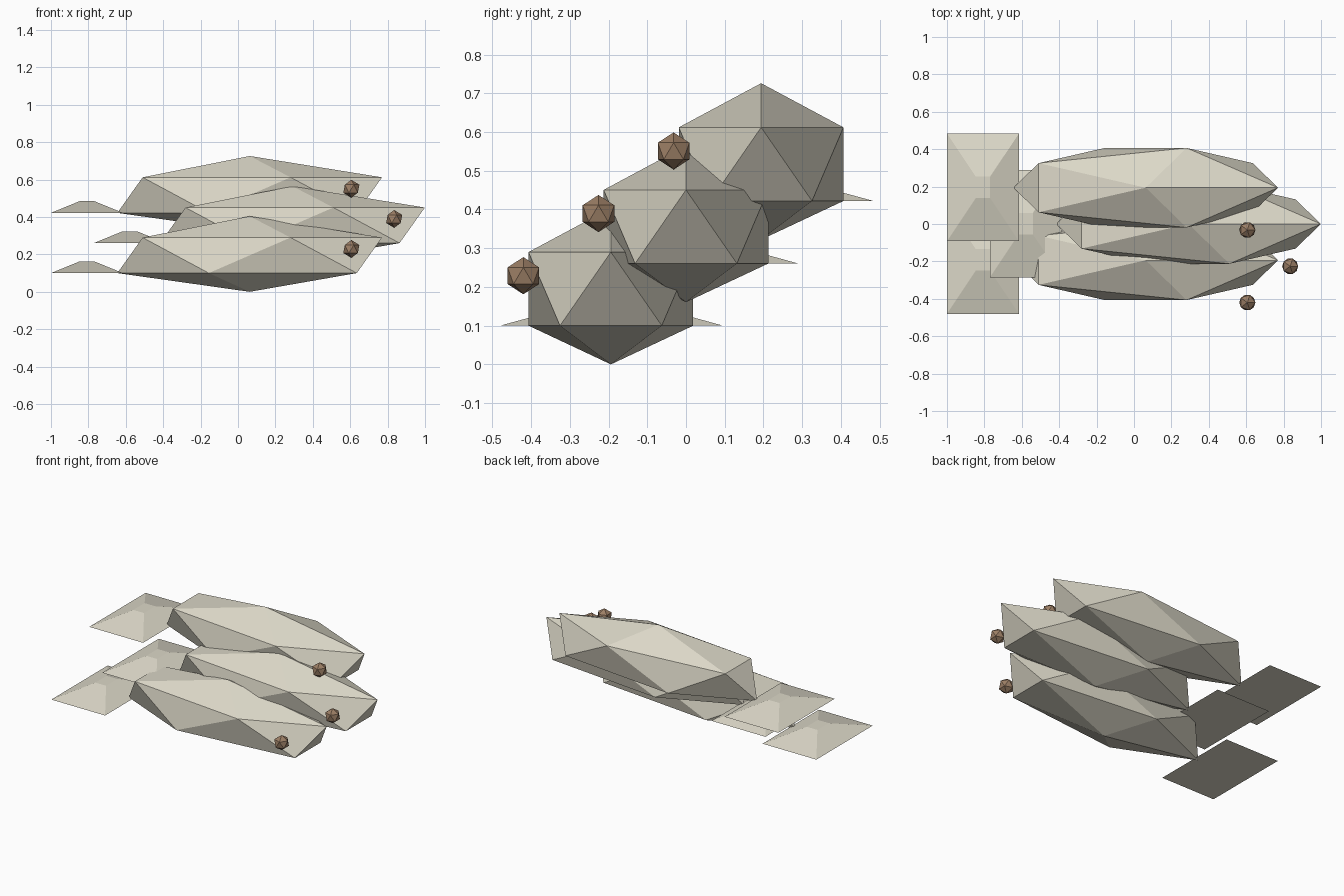
import bpy, bmesh
from math import pi, sqrt
from mathutils import Matrix, Vector

cube = bpy.data.objects.get("Cube")
if cube:
    bpy.data.objects.remove(cube, do_unlink=True)


def make_material(name, rgb):
    mat = bpy.data.materials.new(name)
    mat.use_nodes = True
    colour = (*rgb, 1.0)
    mat.diffuse_color = colour
    bsdf = mat.node_tree.nodes["Principled BSDF"]
    bsdf.inputs["Base Color"].default_value = colour
    bsdf.inputs["Roughness"].default_value = 0.9
    return mat


pale = make_material("pale_grey_beige", (0.72, 0.69, 0.58))
brown = make_material("brown", (0.33, 0.21, 0.13))


def finish(bm, name, location, mat):
    mesh = bpy.data.meshes.new(name)
    bm.to_mesh(mesh)
    bm.free()
    mesh.materials.append(mat)
    obj = bpy.data.objects.new(name, mesh)
    obj.location = location
    bpy.context.collection.objects.link(obj)


def faceted_ball(size):
    bm = bmesh.new()
    bmesh.ops.create_icosphere(bm, subdivisions=1, radius=1)
    bmesh.ops.scale(bm, vec=size, verts=bm.verts)
    return bm


def build_body(name, at):
    # Long faceted body with slightly flattened top and belly points
    bm = faceted_ball((0.791, 0.25, 0.2125))
    max(bm.verts, key=lambda v: v.co.z).co.z = 0.209
    min(bm.verts, key=lambda v: v.co.z).co.z = -0.195
    finish(bm, name, at, pale)


def build_tail(name, at):
    # Wide, low truncated pyramid
    height = 0.063
    bm = bmesh.new()
    bmesh.ops.create_cone(bm, cap_ends=True, segments=4, radius1=sqrt(2),
                          radius2=sqrt(2) * 0.2, depth=height,
                          matrix=Matrix.Rotation(pi / 4, 4, "Z"))
    bmesh.ops.scale(bm, vec=(0.1925, 0.288, 1), verts=bm.verts)
    bmesh.ops.translate(bm, vec=(0, 0, height / 2), verts=bm.verts)
    finish(bm, name, at, pale)


# Three fish stacked in a leaning row
fish = {
    "lower": Vector((0.0625, -0.194, 0.195)),
    "middle": Vector((0.2915, 0.0, 0.3555)),
    "upper": Vector((0.0625, 0.194, 0.517)),
}
for label, centre in fish.items():
    build_body(label + "_body", centre)
    build_tail(label + "_tail", centre + Vector((-0.87, 0.002, -0.095)))
    finish(faceted_ball((0.048, 0.048, 0.048)), label + "_eye",
           centre + Vector((0.5435, -0.226, 0.034)), brown)
